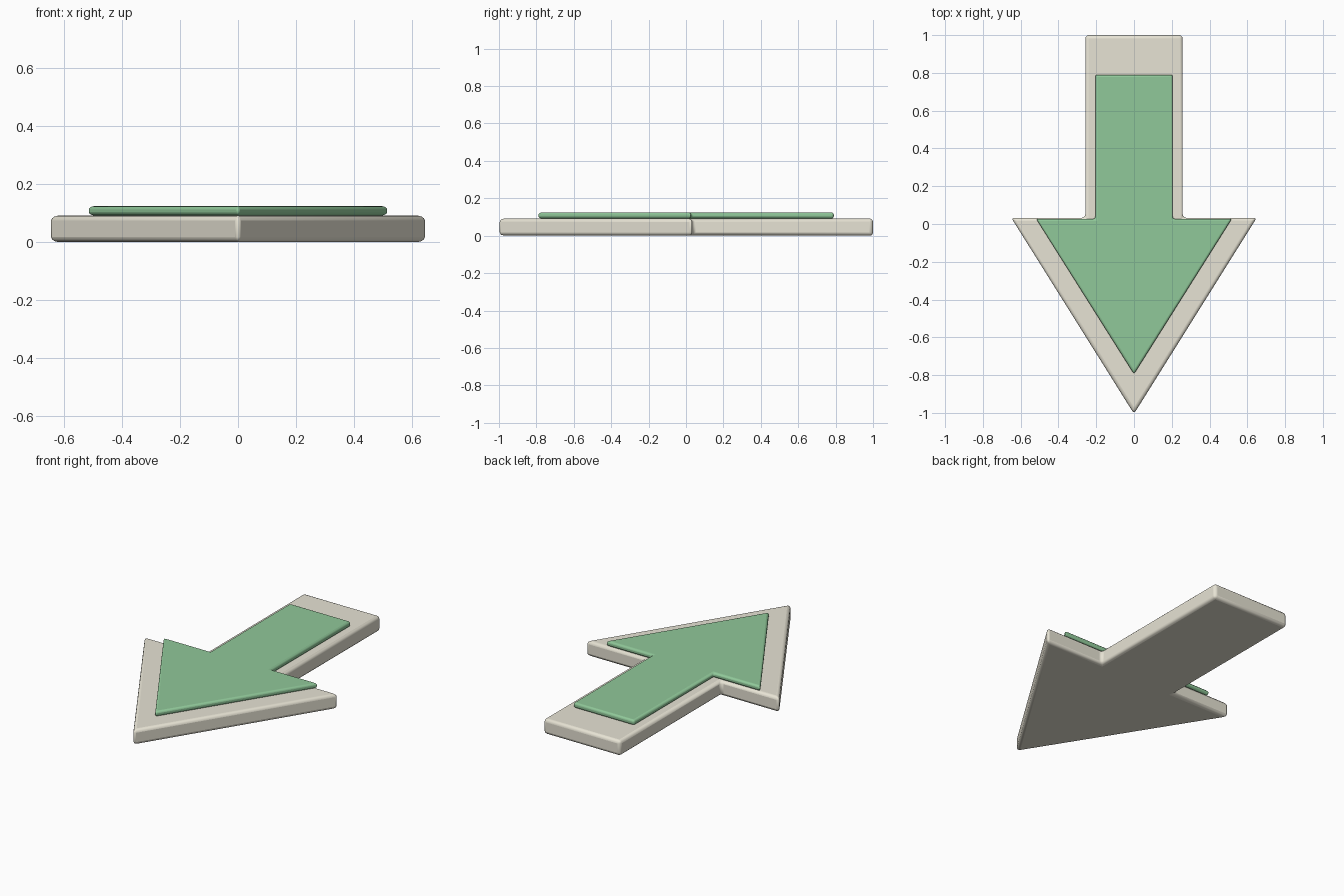
import bpy
import bmesh

if "Cube" in bpy.data.objects:
    bpy.data.objects.remove(bpy.data.objects["Cube"])


def material(name, color):
    mat = bpy.data.materials.new(name)
    mat.diffuse_color = color
    mat.use_nodes = True
    mat.node_tree.nodes["Principled BSDF"].inputs["Base Color"].default_value = mat.diffuse_color
    return mat


def arrow(name, shaft, head, neck_y, back_y, tip_y, z0, z1, bevel, segments, mat):
    # right half of the outline, mirrored to the left
    half = [(shaft, neck_y), (shaft, back_y)]
    pts = [(0, tip_y), (head, neck_y)] + half
    pts += [(-x, y) for x, y in reversed(pts[1:])]
    bm = bmesh.new()
    face = bm.faces.new([bm.verts.new((x, y, z0)) for x, y in pts])
    top = bmesh.ops.extrude_face_region(bm, geom=[face])["geom"]
    verts = [g for g in top if isinstance(g, bmesh.types.BMVert)]
    bmesh.ops.translate(bm, verts=verts, vec=(0, 0, z1 - z0))
    bmesh.ops.recalc_face_normals(bm, faces=bm.faces)
    mesh = bpy.data.meshes.new(name)
    bm.to_mesh(mesh)
    bm.free()
    obj = bpy.data.objects.new(name, mesh)
    bpy.context.collection.objects.link(obj)
    mesh.materials.append(mat)
    # rounded rims and corners
    mod = obj.modifiers.new("Rounded edges", "BEVEL")
    mod.width = bevel
    mod.segments = segments
    mod.limit_method = "ANGLE"
    bpy.context.view_layer.objects.active = obj
    obj.select_set(True)
    bpy.ops.object.shade_smooth_by_angle()
    obj.select_set(False)
    return obj


cream = material("Cream", (0.80, 0.77, 0.66, 1))
green = material("Green", (0.28, 0.58, 0.32, 1))

# thick base plate
arrow("arrow_base", 0.258, 0.65, 0.033, 1.0, -1.005, 0.0, 0.092, 0.018, 3, cream)
# thin raised inlay
arrow("arrow_inlay", 0.205, 0.518, 0.027, 0.79, -0.795, 0.092, 0.124, 0.012, 3, green)
